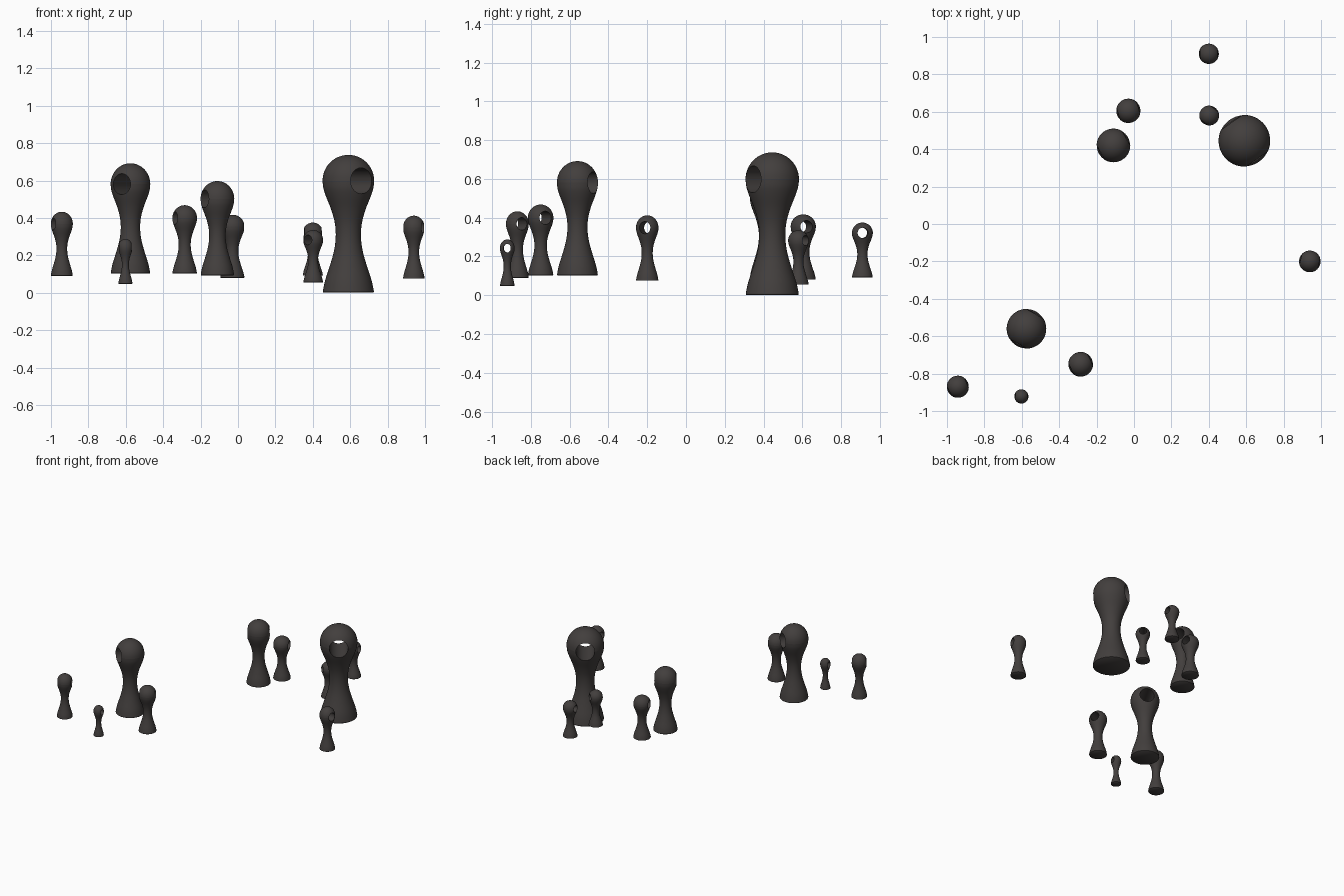
import bpy
import bmesh
from math import cos, sin, pi, radians
from mathutils import Matrix, Vector

cube = bpy.data.objects.get("Cube")
if cube:
    bpy.data.objects.remove(cube, do_unlink=True)

# Dark stone colour
stone = bpy.data.materials.new("dark stone")
stone.use_nodes = True
COLOUR = (0.055, 0.049, 0.047, 1)
stone.diffuse_color = COLOUR
stone.node_tree.nodes["Principled BSDF"].inputs["Base Color"].default_value = COLOUR

HEAD_Z = 0.812          # head centre as a fraction of the height
HEAD_H = 1 - HEAD_Z


def link(name, bm):
    bmesh.ops.recalc_face_normals(bm, faces=bm.faces)
    mesh = bpy.data.meshes.new(name)
    bm.to_mesh(mesh)
    bm.free()
    ob = bpy.data.objects.new(name, mesh)
    bpy.context.collection.objects.link(ob)
    return ob


def lathe(name, profile, steps=48):
    bm = bmesh.new()
    verts = [bm.verts.new((r, 0, z)) for r, z in profile]
    edges = [bm.edges.new(pair) for pair in zip(verts, verts[1:])]
    bmesh.ops.spin(bm, geom=verts + edges, axis=(0, 0, 1), cent=(0, 0, 0),
                   angle=2 * pi, steps=steps)
    bmesh.ops.remove_doubles(bm, verts=bm.verts, dist=1e-4)
    return link(name, bm)


def smooth_path(points, cuts=4):
    """Pass a smooth curve through a few profile points."""
    ext = [points[0]] + points + [points[-1]]
    out = []
    for a, b, c, d in zip(ext, ext[1:], ext[2:], ext[3:]):
        a, b, c, d = (Vector(p) for p in (a, b, c, d))
        for i in range(cuts):
            t = i / cuts
            out.append(b + (c - a) * t / 2 + (a * 2 - b * 5 + c * 4 - d) * t**2 / 2
                       + (b * 3 - a - c * 3 + d) * t**3 / 2)
    return [tuple(p) for p in out]


# Unit post: flared foot, narrow waist, round head
body = [(0.99, 0.012), (0.9, 0.09), (0.71, 0.2), (0.56, 0.3), (0.49, 0.4),
        (0.52, 0.5), (0.66, 0.6), (0.87, 0.7), (0.97, 0.76), (1, HEAD_Z)]
dome = [(cos(a), HEAD_Z + HEAD_H * sin(a))
        for a in (i * pi / 24 for i in range(12))]
profile = [(0, 0), (0.96, 0), (0.985, 0.004)] + smooth_path(body) + dome + [(0, 1)]
master = lathe("post", profile)

# Round tunnel through the head, along y
bm = bmesh.new()
bmesh.ops.create_cone(bm, cap_ends=True, segments=40, radius1=0.5, radius2=0.5, depth=3)
bm.transform(Matrix.Translation((0, 0, HEAD_Z)) @ Matrix.Diagonal((1, 1, HEAD_H, 1))
             @ Matrix.Rotation(pi / 2, 4, 'X'))
cutter = link("tunnel_cutter", bm)
cutter.hide_render = True
cut = master.modifiers.new("tunnel", 'BOOLEAN')
cut.operation = 'DIFFERENCE'
cut.solver = 'EXACT'
cut.object = cutter
bpy.context.view_layer.update()
graph = bpy.context.evaluated_depsgraph_get()
post_mesh = bpy.data.meshes.new_from_object(master.evaluated_get(graph))
for helper in (master, cutter):
    bpy.data.objects.remove(helper, do_unlink=True)
post_mesh.materials.clear()
post_mesh.materials.append(stone)

# Posts: x, y, foot height, top height, radius, tunnel heading in degrees
POSTS = [
    (0.59, 0.445, 0, 0.737, 0.138, 35),
    (-0.575, -0.56, 0.102, 0.692, 0.106, -30),
    (-0.11, 0.42, 0.093, 0.597, 0.09, -61),
    (-0.03, 0.605, 0.08, 0.417, 0.065, -73),
    (-0.285, -0.75, 0.103, 0.468, 0.066, -65),
    (-0.942, -0.87, 0.09, 0.433, 0.059, -64),
    (-0.602, -0.922, 0.048, 0.288, 0.038, 88),
    (0.94, -0.2, 0.075, 0.412, 0.058, 76),
    (0.402, 0.58, 0.055, 0.335, 0.053, -38),
    (0.4, 0.91, 0.092, 0.375, 0.054, 93),
]
for n, (x, y, foot, top, radius, heading) in enumerate(POSTS, 1):
    post = bpy.data.objects.new(f"pierced_post_{n}", post_mesh)
    bpy.context.collection.objects.link(post)
    post.location = (x, y, foot)
    post.scale = (radius, radius, top - foot)
    post.rotation_euler.z = radians(heading)

# Smooth skin with sharp rims
for p in post_mesh.polygons:
    p.use_smooth = True
post_mesh.set_sharp_from_angle(angle=radians(40))
